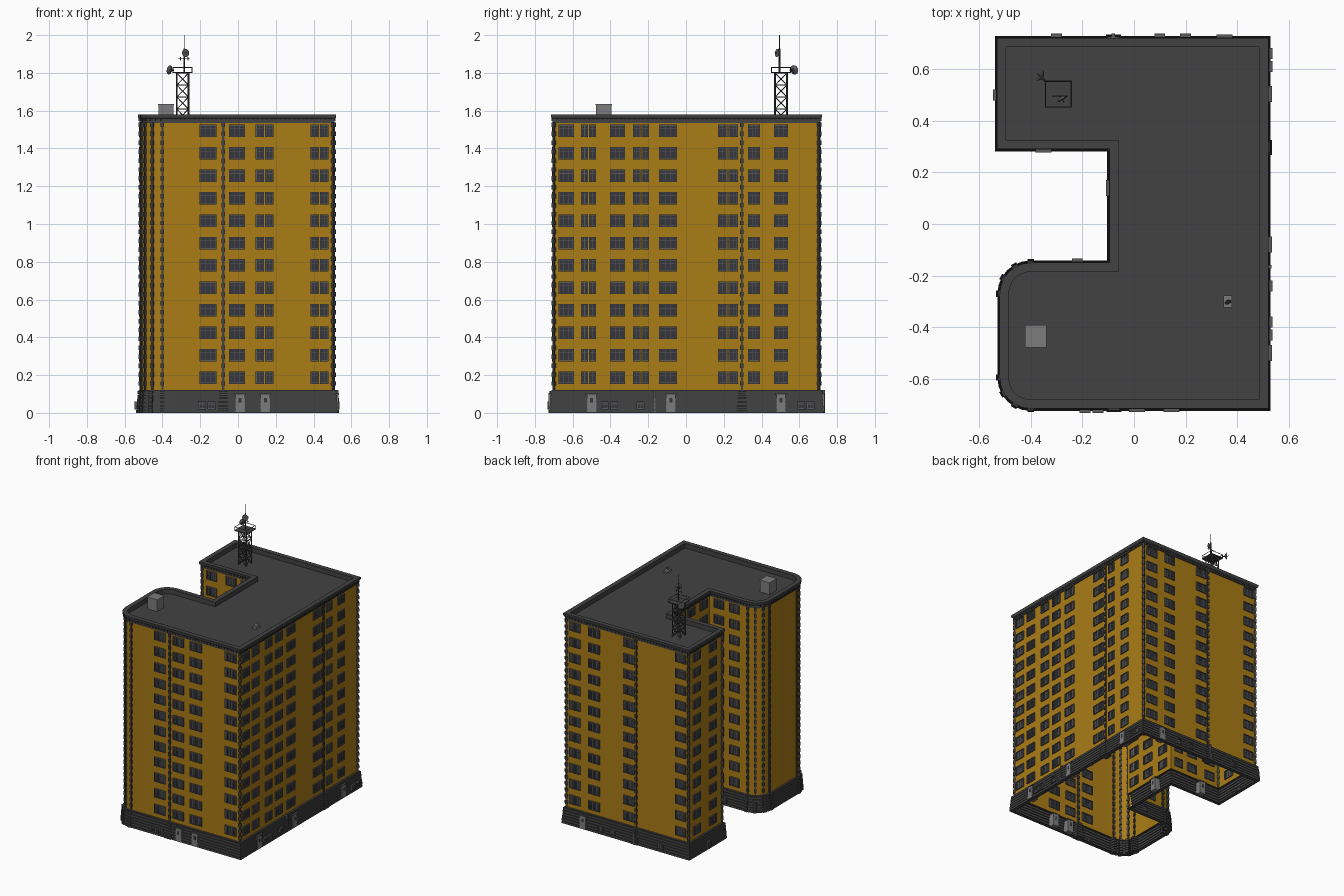
import bpy, bmesh, math
from mathutils import Matrix, Vector

if "Cube" in bpy.data.objects:
    bpy.data.objects.remove(bpy.data.objects["Cube"])


def material(name, *rgb):
    m = bpy.data.materials.new(name)
    m.diffuse_color = (*rgb, 1)
    m.use_nodes = True
    m.node_tree.nodes["Principled BSDF"].inputs["Base Color"].default_value = m.diffuse_color
    return m


OCHRE = material("ochre", 0.40, 0.20, 0.008)
DARK = material("dark_stone", 0.055, 0.055, 0.055)
FRAME = material("frame_grey", 0.10, 0.10, 0.10)
GLASS = material("glass", 0.035, 0.037, 0.045)
DOOR = material("door_grey", 0.20, 0.20, 0.20)


def finish(name, bm, mat, smooth=False):
    me = bpy.data.meshes.new(name)
    bm.to_mesh(me)
    bm.free()
    ob = bpy.data.objects.new(name, me)
    bpy.context.collection.objects.link(ob)
    me.materials.append(mat)
    if smooth:
        bpy.ops.object.select_all(action='DESELECT')
        ob.select_set(True)
        bpy.context.view_layer.objects.active = ob
        bpy.ops.object.shade_smooth_by_angle(angle=math.radians(32))
    return ob


def outline(d):
    """Footprint of the tower block, grown outward by d."""
    pts = [(0.505 + d, -0.70 - d), (0.505 + d, 0.705 + d), (-0.515 - d, 0.705 + d),
           (-0.515 - d, 0.305 - d), (-0.08 - d, 0.305 - d), (-0.08 - d, -0.165 + d)]
    for cy, a0 in ((-0.27, 90), (-0.595, 180)):
        for i in range(7):
            a = math.radians(a0 + 15 * i)
            pts.append((-0.40 + (0.105 + d) * math.cos(a), cy + (0.105 + d) * math.sin(a)))
    return pts


def loft(name, profile, mat, cap=False):
    bm = bmesh.new()
    rings = [[bm.verts.new((x, y, z)) for x, y in outline(d)] for d, z in profile]
    n = len(rings[0])
    for a, b in zip(rings, rings[1:]):
        for i in range(n):
            j = (i + 1) % n
            bm.faces.new((a[i], a[j], b[j], b[i]))
    if cap:
        bm.faces.new(rings[-1])
    return finish(name, bm, mat, True)


def box(bm, size, loc, M=Matrix()):
    bmesh.ops.create_cube(bm, size=1, matrix=M @ Matrix.Translation(loc) @ Matrix.Diagonal((*size, 1)))


def beam(bm, a, b, r, seg=4):
    a, b = Vector(a), Vector(b)
    M = Matrix.Translation((a + b) / 2) @ (b - a).to_track_quat('Z', 'Y').to_matrix().to_4x4()
    bmesh.ops.create_cone(bm, cap_ends=True, segments=seg, radius1=r, radius2=r,
                          depth=(b - a).length, matrix=M)


# Main shells: coursed stone base, walls, cornice with parapet, roof
base = [(-0.004, 0.0)]
for i in range(6):
    d, z = 0.024 - 0.0015 * i, i * 0.02
    base += [(d, z), (d, z + 0.016), (d - 0.005, z + 0.016), (d - 0.005, z + 0.02)]
loft("stone_base", base + [(0, 0.122)], DARK)
loft("walls", [(0, 0.118), (0, 1.545)], OCHRE)
loft("cornice", [(0, 1.535), (0.006, 1.535), (0.006, 1.556), (0.012, 1.56), (0.015, 1.566),
                 (0.015, 1.58), (-0.02, 1.58), (-0.02, 1.545)], DARK)
loft("roof", [(-0.019, 1.545), (-0.02, 1.545)], DARK, True)

# Dentils under the cornice
bm = bmesh.new()
pts = [Vector((x, y, 1.552)) for x, y in outline(0.007)]
for a, b in zip(pts, pts[1:] + pts[:1]):
    count = max(1, int((b - a).length / 0.024))
    M = Matrix.Rotation(math.atan2(b.y - a.y, b.x - a.x), 4, 'Z')
    for i in range(count):
        box(bm, (0.012, 0.01, 0.014), (0, 0, 0), Matrix.Translation(a.lerp(b, (i + 0.5) / count)) @ M)
finish("cornice_dentils", bm, DARK)

# Quoin strips at corners, round corners and facade joints
strips = [(x, y, 45) for x, y in outline(0)[:4]]
strips += [(-0.078, -0.70, 0), (-0.08, 0.705, 0), (0.505, 0.296, 0)]
for cy, a0 in ((-0.27, 90), (-0.595, 180)):
    for i in range(4):
        a = math.radians(a0 + 30 * i)
        strips.append((-0.40 + 0.105 * math.cos(a), cy + 0.105 * math.sin(a), a0 + 30 * i))
bm, bm2 = bmesh.new(), bmesh.new()
for x, y, ang in strips:
    M = Matrix.Translation((x, y, 0)) @ Matrix.Rotation(math.radians(ang), 4, 'Z')
    for k in range(60):
        w = 0.018 if k % 2 else 0.011
        box(bm, (w, w, 0.0235), (0, 0, 0.132 + k * 0.0236), M)
    if ang != 45:
        for k in range(6):
            w = 0.058 - 0.003 * k
            box(bm2, (w, 0.024 if ang else w, 0.016), (0, 0, 0.008 + k * 0.02), M)
finish("quoin_strips", bm, DARK)
finish("base_pilasters", bm2, DARK)

# Facades: local x runs along the wall, local -y points outward
# name: origin, rotation, sign of coordinate, windows (centre, width, units), doors, vents
facades = {
    "front": ((0, -0.70), 0, 1,
              [(-0.159, 0.09, 1), (-0.005, 0.086, 1), (0.141, 0.095, 2), (0.432, 0.095, 2)],
              [0.011, 0.145], [-0.19, -0.14]),
    "right": ((0.505, 0), 90, 1,
              [(-0.635, 0.082, 1), (-0.516, 0.08, 2), (-0.362, 0.08, 1), (-0.238, 0.084, 2),
               (-0.095, 0.095, 1), (0.222, 0.105, 2), (0.36, 0.064, 1), (0.503, 0.075, 1)],
              [-0.5, -0.08, 0.503], [-0.43, -0.38, -0.24, 0.61, 0.66]),
    "back": ((0, 0.705), 180, -1,
             [(0.43, 0.09, 2), (0.27, 0.09, 2), (-0.02, 0.09, 1), (-0.45, 0.085, 1)],
             [0.35], [0.2, 0.1, -0.3]),
    "wing_left": ((-0.515, 0), -90, -1, [(0.61, 0.085, 1), (0.42, 0.085, 1)], [], [0.5]),
    "court_back": ((0, 0.305), 0, 1, [(-0.43, 0.085, 1), (-0.27, 0.085, 1), (-0.15, 0.07, 1)], [-0.35], []),
    "court_middle": ((-0.08, 0), -90, -1, [(0.22, 0.09, 2), (0.06, 0.09, 1), (-0.09, 0.09, 2)], [0.14], []),
    "court_front": ((0, -0.165), 180, -1, [(-0.16, 0.08, 1), (-0.29, 0.08, 2)], [], [-0.22]),
}


def window(frame, glass, u, z, w, h, panes, M):
    t = 0.006
    box(glass, (w, 0.008, h), (u, 0, z), M)
    for s in (-1, 1):
        box(frame, (w + t, 0.018, t), (u, 0, z + s * h / 2), M)
        box(frame, (t, 0.018, h), (u + s * w / 2, 0, z), M)
    for i in range(1, panes):
        box(frame, (0.003, 0.012, h), (u - w / 2 + w * i / panes, 0, z), M)
    box(frame, (w, 0.011, 0.003), (u, 0, z + h * 0.2), M)


for name, (org, ang, sgn, wins, doors, vents) in facades.items():
    M = Matrix.Translation((*org, 0)) @ Matrix.Rotation(math.radians(ang), 4, 'Z')
    fr, gl, dr = bmesh.new(), bmesh.new(), bmesh.new()
    for c, w, units in wins:
        for k in range(12):
            z = 0.187 + k * 0.1187
            if units == 1:
                window(fr, gl, sgn * c, z, w - 0.006, 0.06, 3, M)
            else:
                for s in (-1, 1):
                    window(fr, gl, sgn * c + s * w * 0.265, z, w * 0.41, 0.06, 2, M)
    # Base doors with a small light, and cellar windows
    for c in doors:
        box(dr, (0.05, 0.054, 0.092), (sgn * c, 0, 0.05), M)
        box(fr, (0.062, 0.058, 0.008), (sgn * c, 0, 0.1), M)
        box(gl, (0.016, 0.057, 0.024), (sgn * c, 0, 0.066), M)
    for c in vents:
        M2 = M @ Matrix.Translation((0, -0.023, 0))
        window(fr, gl, sgn * c, 0.04, 0.036, 0.036, 2, M2)
    finish(name + "_window_frames", fr, FRAME)
    finish(name + "_glass", gl, GLASS)
    if doors:
        finish(name + "_doors", dr, DOOR)
    else:
        dr.free()

# Rain pipe at the base joints
bm = bmesh.new()
box(bm, (0.014, 0.02, 0.12), (-0.08, 0.727, 0.06))
box(bm, (0.02, 0.014, 0.12), (0.522, -0.165, 0.06))
finish("base_joint_posts", bm, FRAME)

# Roof housing and small vent
bm = bmesh.new()
box(bm, (0.08, 0.082, 0.09), (-0.381, -0.435, 1.59))
box(bm, (0.084, 0.086, 0.006), (-0.381, -0.435, 1.632))
box(bm, (0.032, 0.045, 0.015), (0.363, -0.3, 1.552))
finish("roof_housing", bm, DOOR)

# Lattice tower: legs, cross braces, platform, railing, mast
bm = bmesh.new()
cx, cy, h = -0.293, 0.503, 0.031
quad = [(-1, -1), (1, -1), (1, 1), (-1, 1)]
for i in range(4):
    (ax, ay), (bx, by) = quad[i], quad[(i + 1) % 4]
    A, B = (cx + ax * h, cy + ay * h), (cx + bx * h, cy + by * h)
    beam(bm, (*A, 1.545), (*A, 1.80), 0.005)
    for k in range(4):
        z0, z1 = 1.545 + k * 0.0635, 1.545 + (k + 1) * 0.0635
        beam(bm, (*A, z0), (*B, z1), 0.0025)
        beam(bm, (*B, z0), (*A, z1), 0.0025)
        beam(bm, (*A, z1), (*B, z1), 0.0025)
    P, Q = (cx + ax * 0.05, cy + ay * 0.05), (cx + bx * 0.05, cy + by * 0.05)
    beam(bm, (*P, 1.80), (*P, 1.83), 0.0025)
    beam(bm, (*P, 1.828), (*Q, 1.828), 0.0025)
box(bm, (0.105, 0.105, 0.006), (cx, cy, 1.802))
beam(bm, (-0.285, 0.495, 1.80), (-0.285, 0.495, 1.93), 0.004, 8)
beam(bm, (-0.285, 0.495, 1.93), (-0.285, 0.495, 2.0), 0.0018, 6)
for s in (-1, 1):
    beam(bm, (-0.285 + s * 0.02, 0.495, 1.865), (-0.285 + s * 0.02, 0.495, 1.885), 0.002)
beam(bm, (-0.318, 0.495, 1.875), (-0.255, 0.495, 1.875), 0.002)
beam(bm, (-0.34, 0.55, 1.815), (-0.355, 0.565, 1.815), 0.004)
finish("antenna_tower", bm, DARK)

# Dishes: shallow bowls with a feed rod
bm = bmesh.new()
for loc, aim, r in (((-0.358, 0.57, 1.815), (-0.8, 0.55, 0.15), 0.025),
                    ((-0.28, 0.487, 1.905), (0.5, -0.85, 0.1), 0.022),
                    ((0.363, -0.3, 1.566), (0.3, -0.6, 0.5), 0.013)):
    M = Matrix.Translation(loc) @ Vector(aim).to_track_quat('Z', 'Y').to_matrix().to_4x4()
    bmesh.ops.create_cone(bm, cap_ends=True, segments=16, radius1=r * 0.35, radius2=r, depth=r * 0.5, matrix=M)
    beam(bm, loc, Vector(loc) + Vector(aim).normalized() * r * 0.9, 0.002)
finish("dishes", bm, FRAME)
